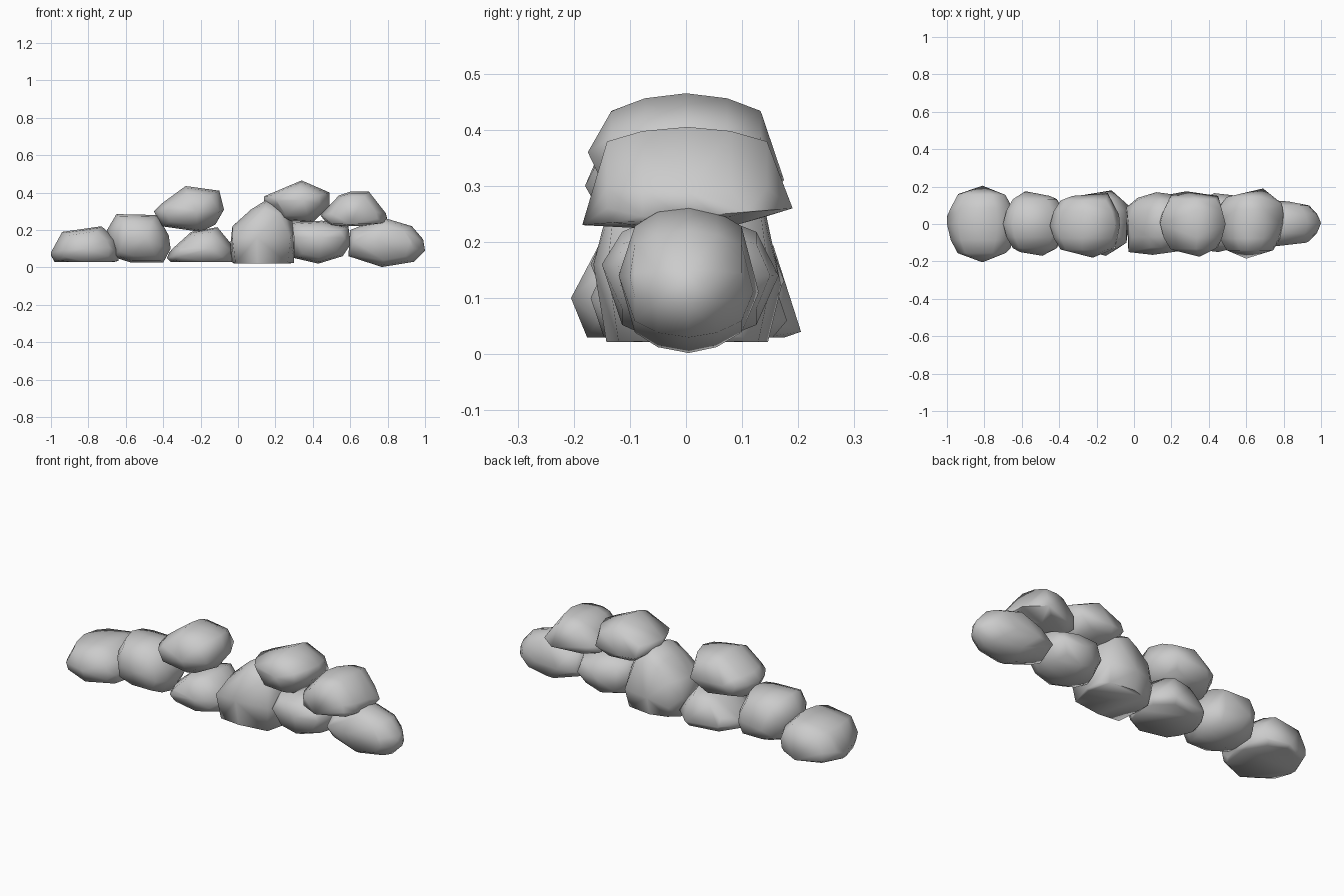
import bpy, bmesh, math


def rock(name, front, plan, z_front, z_back, base=None):
    """Convex boulder from a front outline (x, z) and a plan outline (x, y) tilted from z_front to z_back."""
    cx = (min(p[0] for p in front) + max(p[0] for p in front)) / 2
    cz = (min(p[1] for p in front) + max(p[1] for p in front)) / 2
    lo, hi = min(p[1] for p in plan), max(p[1] for p in plan)
    pts = [(x, (lo + hi) / 2, h) for x, h in front]
    # shrunken copies of the front outline round off the depth
    for depth, size in ((0.42, 0.92), (0.76, 0.72)):
        for y in (lo * depth, hi * depth):
            pts += [(cx + (x - cx) * (size - 0.03), y, cz + (h - cz) * size) for x, h in front]
    pts += [(x, y, z_front + (z_back - z_front) * (y - lo) / (hi - lo)) for x, y in plan]
    # broad flat underside for the boulders that rest on the ground
    if base is not None:
        pts += [(cx + (x - cx) * 0.9, y * 0.86, base) for x, y in plan]
    bm = bmesh.new()
    for p in pts:
        bm.verts.new(p)
    res = bmesh.ops.convex_hull(bm, input=bm.verts[:])
    junk = {g for g in res["geom_interior"] + res["geom_unused"]
            if isinstance(g, bmesh.types.BMVert)}
    bmesh.ops.delete(bm, geom=list(junk), context='VERTS')
    bmesh.ops.remove_doubles(bm, verts=bm.verts[:], dist=0.01)
    bmesh.ops.recalc_face_normals(bm, faces=bm.faces[:])
    mesh = bpy.data.meshes.new(name)
    bm.to_mesh(mesh)
    bm.free()
    ob = bpy.data.objects.new(name, mesh)
    bpy.context.collection.objects.link(ob)
    bpy.context.view_layer.objects.active = ob
    ob.select_set(True)
    bpy.ops.object.shade_smooth_by_angle(angle=math.radians(75))
    ob.select_set(False)


# Left half, bottom row
rock("left_end_rock",
     [(-1, .08), (-.98, .03), (-.64, .035), (-.63, .1), (-.65, .15), (-.73, .22), (-.94, .19)],
     [(-1, .04), (-.94, .16), (-.81, .205), (-.71, .16), (-.64, .04), (-.66, -.13), (-.81, -.205), (-.9, -.14)],
     .1, .04, .03)
rock("left_inner_rock",
     [(-.7, .2), (-.65, .285), (-.43, .28), (-.37, .17), (-.36, .1), (-.4, .025), (-.57, .025), (-.68, .06)],
     [(-.7, 0), (-.66, .1), (-.58, .175), (-.45, .15), (-.37, .06), (-.41, -.1), (-.49, -.17), (-.61, -.15)],
     .16, .13)
rock("left_low_rock",
     [(-.38, .05), (-.35, .1), (-.25, .19), (-.11, .215), (-.04, .13), (-.03, .03), (-.36, .03)],
     [(-.37, .04), (-.3, .15), (-.12, .18), (-.03, .1), (-.04, -.1), (-.15, -.17), (-.31, -.13)],
     .1, .06, .03)

# Left half, top row
rock("left_upper_rock",
     [(-.45, .3), (-.41, .34), (-.28, .435), (-.1, .41), (-.075, .31), (-.12, .23), (-.2, .19), (-.41, .22)],
     [(-.44, .02), (-.42, .08), (-.33, .15), (-.14, .165), (-.08, .05), (-.1, -.13), (-.22, -.18), (-.38, -.12)],
     .3, .3)

# Right half, bottom row
rock("centre_rock",
     [(-.035, .03), (-.03, .22), (.07, .31), (.15, .36), (.26, .32), (.3, .22), (.3, .025)],
     [(-.04, .09), (.02, .14), (.12, .17), (.27, .15), (.3, 0), (.28, -.14), (.1, -.165), (-.03, -.15)],
     .16, .12, .022)
rock("right_low_rock",
     [(.29, .24), (.3, .05), (.43, .02), (.56, .06), (.6, .12), (.59, .22), (.45, .25)],
     [(.29, .1), (.43, .165), (.56, .15), (.6, .02), (.57, -.12), (.45, -.15), (.3, -.13)],
     .16, .14)
rock("right_end_rock",
     [(.59, .06), (.6, .2), (.65, .22), (.78, .265), (.93, .22), (.99, .15), (1, .09), (.94, .03), (.77, .002)],
     [(.6, .11), (.7, .13), (.83, .12), (.93, .09), (.99, .03), (.99, -.02), (.92, -.1), (.75, -.12), (.62, -.11)],
     .14, .11)

# Right half, top row
rock("right_upper_rock",
     [(.14, .38), (.34, .465), (.49, .4), (.49, .33), (.4, .24), (.23, .25), (.17, .33)],
     [(.14, .03), (.2, .16), (.28, .175), (.45, .15), (.49, 0), (.45, -.12), (.35, -.175), (.21, -.14)],
     .36, .31)
rock("right_outer_upper_rock",
     [(.44, .28), (.54, .385), (.6, .405), (.7, .405), (.79, .29), (.8, .24), (.65, .22), (.5, .22)],
     [(.46, .1), (.55, .15), (.69, .19), (.79, .11), (.8, .05), (.75, -.13), (.6, -.185), (.5, -.14)],
     .23, .26)
